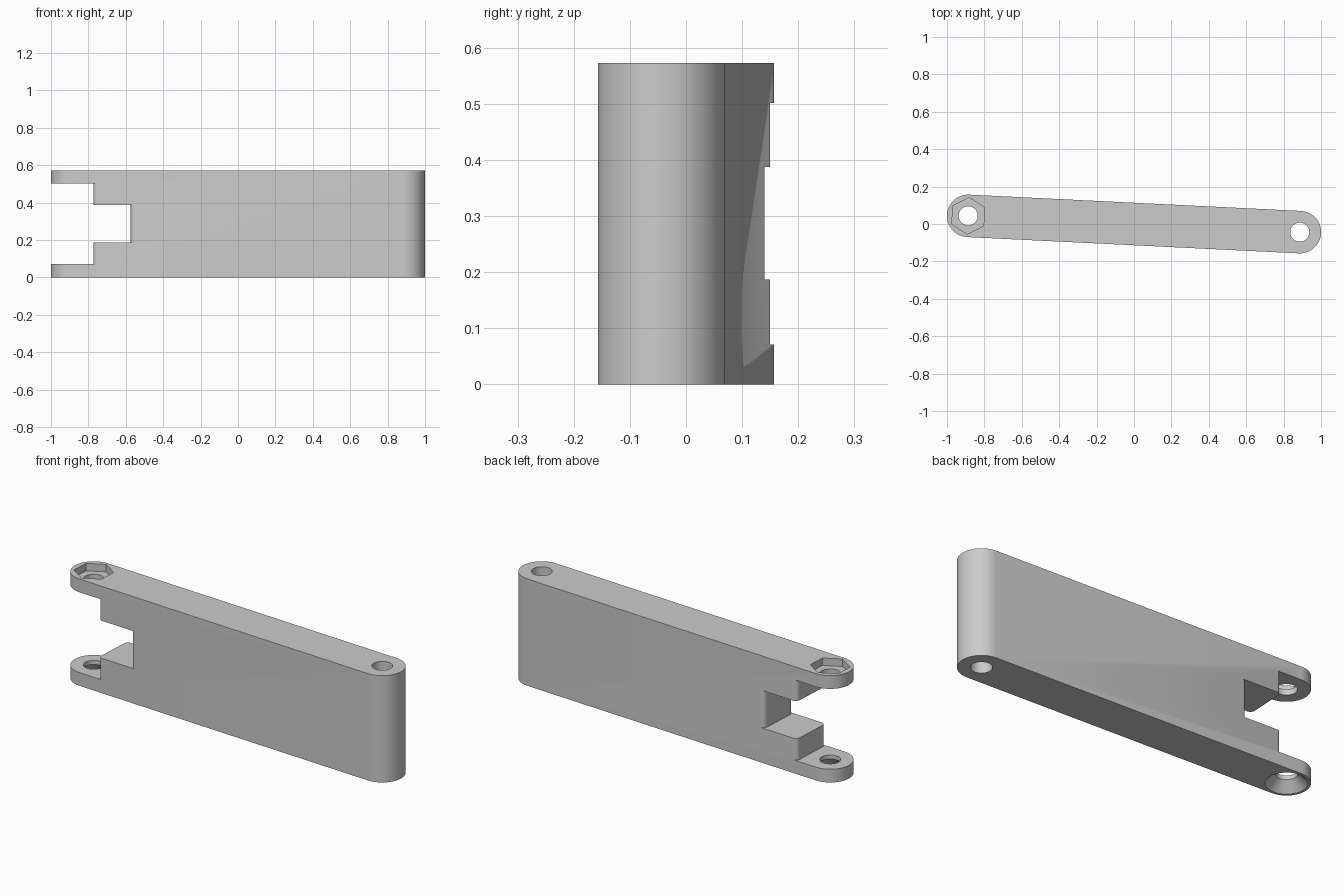
import bpy
import bmesh
from math import pi, cos, sin, radians

cube = bpy.data.objects.get("Cube")
if cube:
    bpy.data.objects.remove(cube, do_unlink=True)

HEIGHT = 0.573      # overall height of the link
RADIUS = 0.1135     # end rounding, half the link thickness
PIVOT = 0.8875      # distance from the middle to each pivot
HOLE = 0.051        # pin hole radius
LUG = 0.071         # thickness of the two fork lugs
FILLET = 0.025
TILT = radians(-2.81)

grey = bpy.data.materials.new("light grey")
grey.use_nodes = True
colour = (0.6, 0.6, 0.6, 1)
grey.diffuse_color = colour
grey.node_tree.nodes["Principled BSDF"].inputs["Base Color"].default_value = colour


def arc(cx, cy, r, start, end, steps):
    angles = [start + (end - start) * i / steps for i in range(steps + 1)]
    return [(cx + r * cos(a), cy + r * sin(a)) for a in angles]


def prism(name, lower, upper, z0, z1):
    """Solid between two outlines with equal point counts."""
    bm = bmesh.new()
    bottom = [bm.verts.new((x, y, z0)) for x, y in lower]
    top = [bm.verts.new((x, y, z1)) for x, y in upper]
    bm.faces.new(bottom[::-1])
    bm.faces.new(top)
    for i in range(len(bottom)):
        j = (i + 1) % len(bottom)
        bm.faces.new((bottom[i], bottom[j], top[j], top[i]))
    bmesh.ops.recalc_face_normals(bm, faces=bm.faces)
    mesh = bpy.data.meshes.new(name)
    bm.to_mesh(mesh)
    bm.free()
    mesh.materials.append(grey)
    obj = bpy.data.objects.new(name, mesh)
    bpy.context.collection.objects.link(obj)
    return obj


def ring(x, r, sides, start=0):
    return arc(x, 0, r, start, start + 2 * pi, sides)[:-1]


def notch(u, z0, z1):
    """Cutter for the fork opening, leaving rounded corners on the wall."""
    h = RADIUS + 0.0005
    inner = u + FILLET
    outline = [(-1.2, -0.3), (inner, -0.3)]
    outline += arc(inner, FILLET - h, FILLET, -pi / 2, -pi, 8)
    outline += arc(inner, h - FILLET, FILLET, pi, pi / 2, 8)
    outline += [(inner, 0.3), (-1.2, 0.3)]
    return prism("notch_cutter", outline, outline, z0, z1)


# Link body with two round ends
stadium = arc(PIVOT, 0, RADIUS, -pi / 2, pi / 2, 40)
stadium += arc(-PIVOT, 0, RADIUS, pi / 2, 3 * pi / 2, 40)
link = prism("link_arm", stadium, stadium, 0, HEIGHT)

cutters = [
    # Stepped fork opening
    notch(-0.77, LUG, HEIGHT - LUG),
    notch(-0.57, 0.187, 0.388),
]

# Pin holes through both ends
for x in (-PIVOT, PIVOT):
    circle = ring(x, HOLE, 48)
    cutters.append(prism("pin_cutter", circle, circle, -0.1, HEIGHT + 0.1))

# Hexagonal nut pocket on top
hexagon = ring(-PIVOT, 0.098, 6, pi / 2)
cutters.append(prism("nut_cutter", hexagon, hexagon, HEIGHT - 0.04, HEIGHT + 0.1))

# Conical screw seat underneath
cutters.append(prism("countersink_cutter", ring(-PIVOT, 0.11, 48),
                     ring(-PIVOT, HOLE - 0.001, 48), -0.01, 0.05))

# Cut the body, then drop the cutters
bpy.context.view_layer.objects.active = link
for cutter in cutters:
    mod = link.modifiers.new("cut", "BOOLEAN")
    mod.operation = "DIFFERENCE"
    mod.solver = "EXACT"
    mod.object = cutter
    bpy.ops.object.modifier_apply(modifier=mod.name)
    bpy.data.objects.remove(cutter, do_unlink=True)

# Slight turn about the vertical, smooth rounds with crisp edges
link.rotation_euler.z = TILT
bpy.ops.object.select_all(action="DESELECT")
link.select_set(True)
bpy.ops.object.shade_smooth_by_angle(angle=radians(30))
